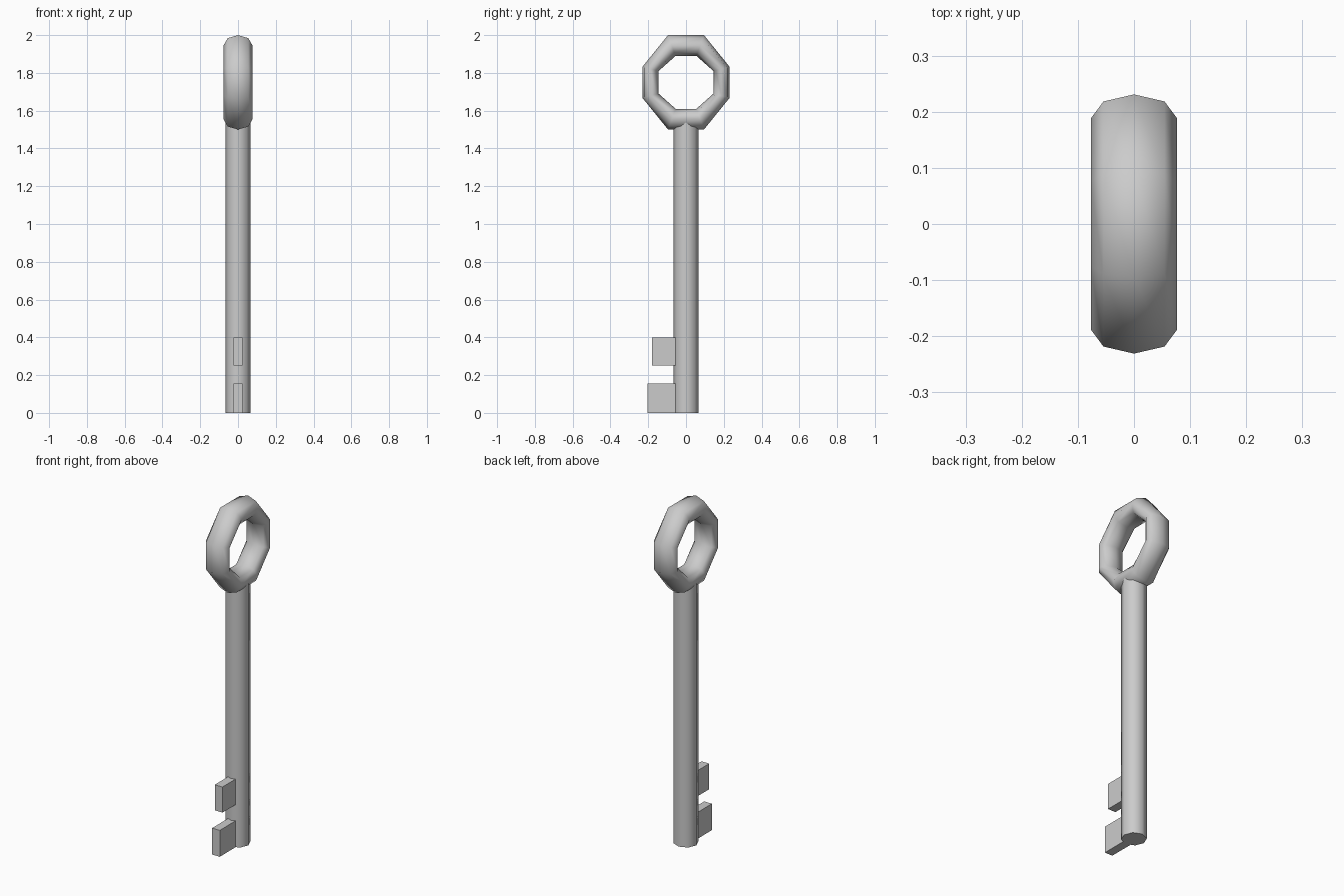
import bpy, bmesh
from math import sin, cos, pi

if "Cube" in bpy.data.objects:
    bpy.data.objects.remove(bpy.data.objects["Cube"])


def finish(name, bm):
    bmesh.ops.recalc_face_normals(bm, faces=bm.faces)
    mesh = bpy.data.meshes.new(name)
    bm.to_mesh(mesh)
    bm.free()
    mesh.shade_smooth()
    obj = bpy.data.objects.new(name, mesh)
    bpy.context.collection.objects.link(obj)
    return obj


def box(name, lo, hi):
    bm = bmesh.new()
    bmesh.ops.create_cube(bm, size=1)
    for v in bm.verts:
        v.co = [(a + b) / 2 + c * (b - a) for a, b, c in zip(lo, hi, v.co)]
    return finish(name, bm)


# bow: octagonal ring, slightly taller than wide, swept with an 8-sided section
quarter = [((0.188, 0.071), (0.043, 0.011)), ((0.075, 0.195), (0.020, 0.055))]
half = quarter + [((-c[0], c[1]), (-o[0], o[1])) for c, o in reversed(quarter)]
corners = half + [((-c[0], -c[1]), (-o[0], -o[1])) for c, o in half]
bm = bmesh.new()
rings = []
for (cy, cz), (oy, oz) in corners:
    rings.append([bm.verts.new((0.077 * sin(a), cy + oy * cos(a), 1.75 + cz + oz * cos(a)))
                  for a in (k * pi / 4 for k in range(8))])
for i in range(8):
    a, b = rings[i], rings[(i + 1) % 8]
    for k in range(8):
        n = (k + 1) % 8
        bm.faces.new((a[k], a[n], b[n], b[k]))
finish("bow_ring", bm)

# shaft: eight-sided rod
bm = bmesh.new()
levels = [[bm.verts.new((0.067 * cos(k * pi / 4), 0.067 * sin(k * pi / 4), z))
           for k in range(8)] for z in (0, 0.15, 0.25, 0.4, 1.54)]
for a, b in zip(levels, levels[1:]):
    for k in range(8):
        n = (k + 1) % 8
        bm.faces.new((a[k], a[n], b[n], b[k]))
bm.faces.new(levels[0])
bm.faces.new(levels[-1])
finish("shaft", bm)

# teeth
box("upper_tooth", (-0.025, -0.18, 0.25), (0.025, -0.04, 0.40))
box("lower_tooth", (-0.025, -0.205, 0.0), (0.025, -0.04, 0.155))

# keep the crisp rims of the shaft end and teeth
bpy.ops.object.select_all(action='DESELECT')
for name in ("shaft", "upper_tooth", "lower_tooth"):
    obj = bpy.data.objects[name]
    obj.select_set(True)
    bpy.context.view_layer.objects.active = obj
bpy.ops.object.shade_smooth_by_angle(angle=pi / 3)
